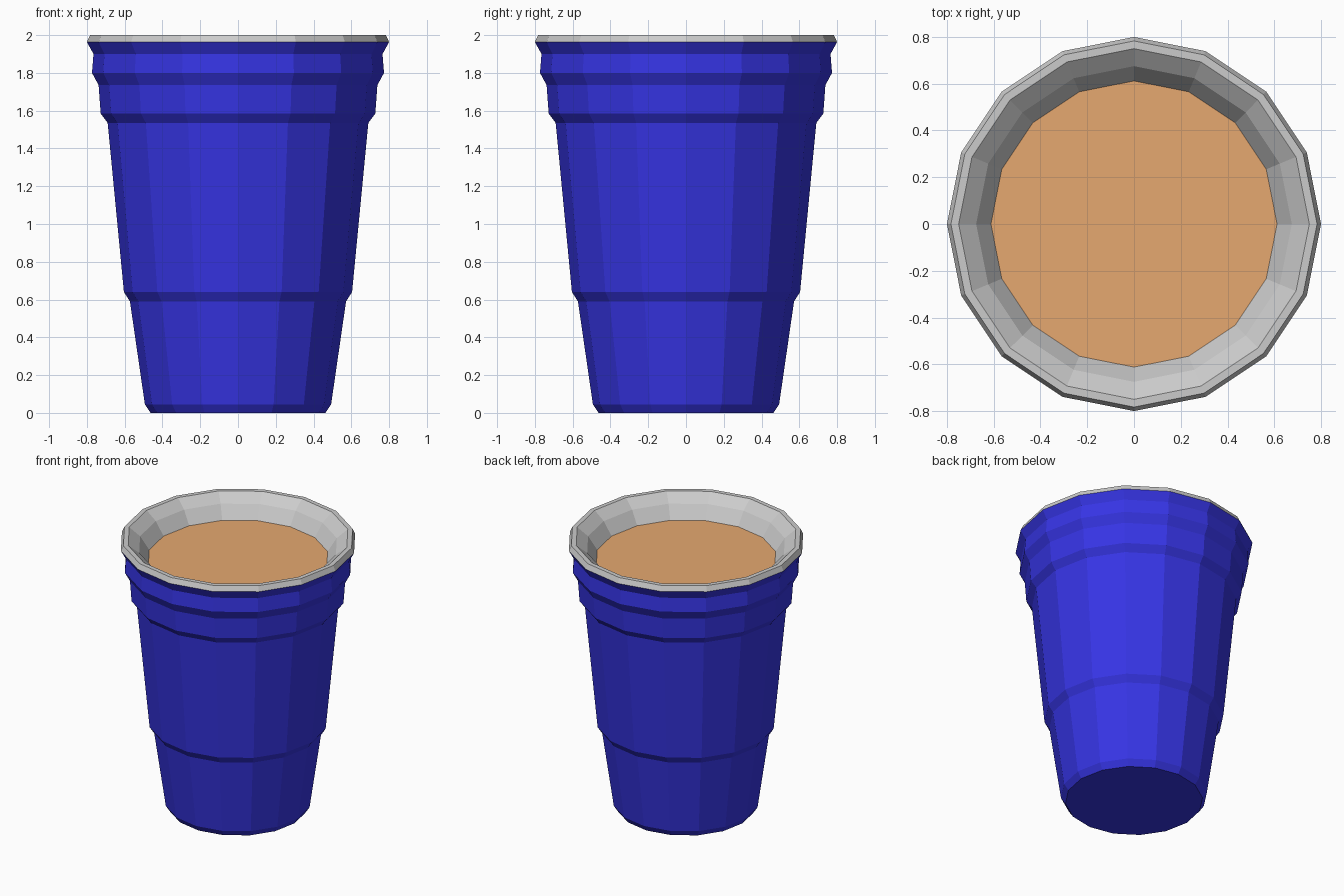
import bpy, bmesh, math

if "Cube" in bpy.data.objects:
    bpy.data.objects.remove(bpy.data.objects["Cube"])

SIDES = 16


def material(name, rgb):
    m = bpy.data.materials.new(name)
    m.diffuse_color = (*rgb, 1)
    m.use_nodes = True
    m.node_tree.nodes["Principled BSDF"].inputs["Base Color"].default_value = m.diffuse_color
    return m


def lathe(name, profile, mat=None, cap=None):
    """Revolve (radius, z) points; cap closes the first ring facing 'up' or 'down'."""
    bm = bmesh.new()
    rings = [[bm.verts.new((r * math.cos(2 * math.pi * i / SIDES),
                            r * math.sin(2 * math.pi * i / SIDES), z))
              for i in range(SIDES)] for r, z in profile]
    for a, b in zip(rings, rings[1:]):
        for i in range(SIDES):
            j = (i + 1) % SIDES
            bm.faces.new((a[i], a[j], b[j], b[i]))
    if cap:
        bm.faces.new(rings[0] if cap == "up" else rings[0][::-1])
    mesh = bpy.data.meshes.new(name)
    bm.to_mesh(mesh)
    bm.free()
    obj = bpy.data.objects.new(name, mesh)
    bpy.context.collection.objects.link(obj)
    if mat:
        mesh.materials.append(mat)
    return obj


blue = material("blue_plastic", (0.037, 0.035, 0.78))
tan = material("drink_tan", (0.79, 0.394, 0.163))

# Stepped outer wall with closed base
lathe("cup_wall", [(0.463, 0), (0.493, 0.045), (0.572, 0.59), (0.604, 0.64),
                   (0.69, 1.535), (0.727, 1.585), (0.738, 1.735),
                   (0.773, 1.80), (0.765, 1.90), (0.80, 1.963)], blue, "down")

# Rolled rim and inner lining down to the drink
lathe("rim_and_lining", [(0.80, 1.963), (0.783, 2.0), (0.75, 2.0),
                         (0.675, 1.94), (0.612, 1.845)])

# Drink surface
lathe("drink", [(0.612, 1.845)], tan, "up")
